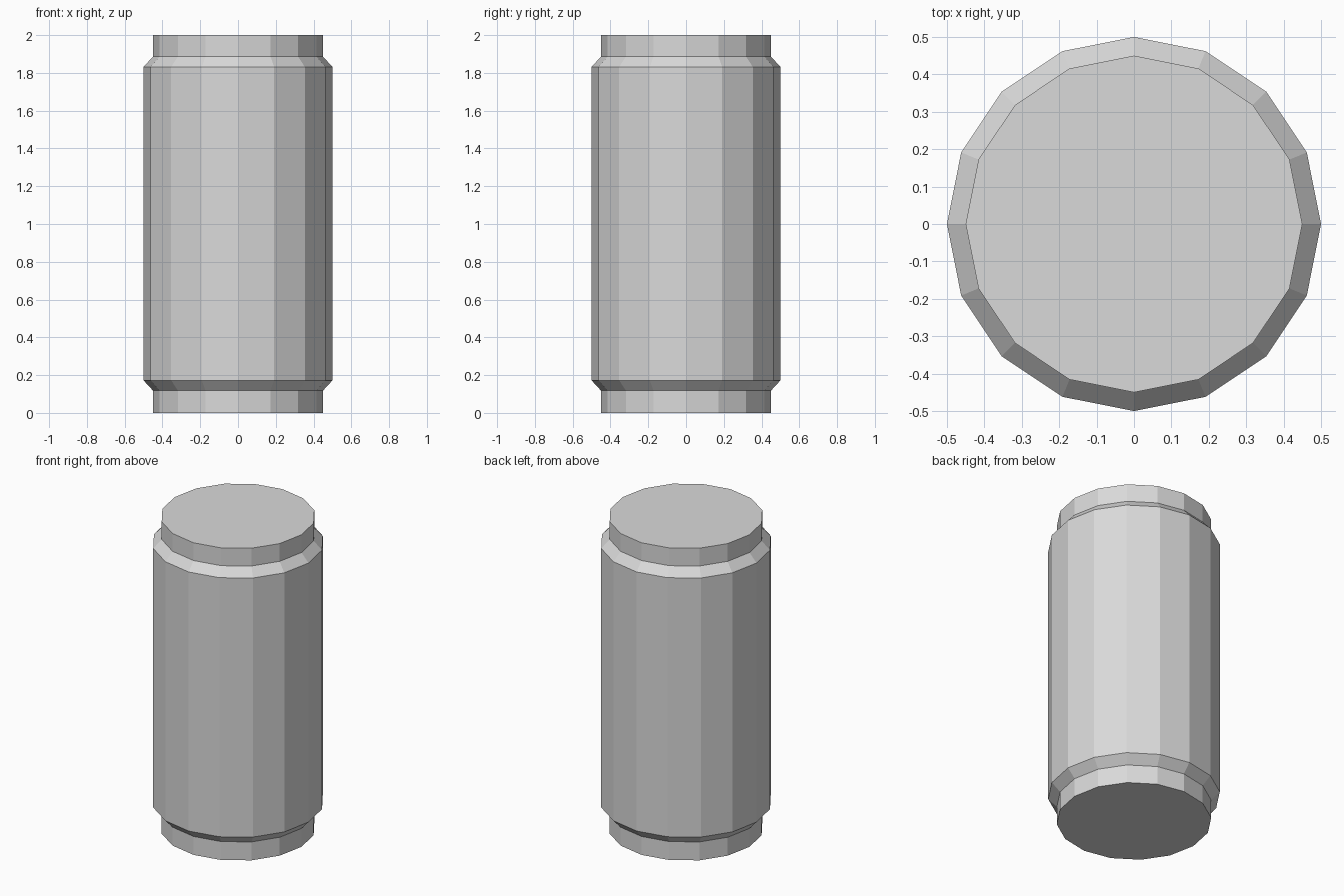
import bpy
import bmesh
from math import cos, sin, tau

cube = bpy.data.objects.get("Cube")
if cube:
    bpy.data.objects.remove(cube, do_unlink=True)

SIDES = 16

# Single plain grey
grey = bpy.data.materials.new("light_grey")
grey.use_nodes = True
colour = (0.7, 0.7, 0.7, 1.0)
grey.diffuse_color = colour
grey.node_tree.nodes["Principled BSDF"].inputs["Base Color"].default_value = colour

# Canister outline as (radius, height): narrow rim, chamfer, wide body, chamfer, rim
profile = [(0.45, 0.0), (0.45, 0.118), (0.5, 0.172),
           (0.5, 1.832), (0.45, 1.886), (0.45, 2.0)]


def lathe(name, outline, material):
    """Spin an outline into a closed, faceted solid."""
    bm = bmesh.new()
    rings = [[bm.verts.new((r * cos(tau * i / SIDES), r * sin(tau * i / SIDES), z))
              for i in range(SIDES)] for r, z in outline]
    for low, high in zip(rings, rings[1:]):
        for i in range(SIDES):
            j = (i + 1) % SIDES
            bm.faces.new((low[i], low[j], high[j], high[i]))
    # Flat end discs
    bm.faces.new(rings[0][::-1])
    bm.faces.new(rings[-1])
    mesh = bpy.data.meshes.new(name)
    bm.to_mesh(mesh)
    bm.free()
    mesh.materials.append(material)
    obj = bpy.data.objects.new(name, mesh)
    bpy.context.collection.objects.link(obj)
    return obj


lathe("canister_body", profile, grey)
